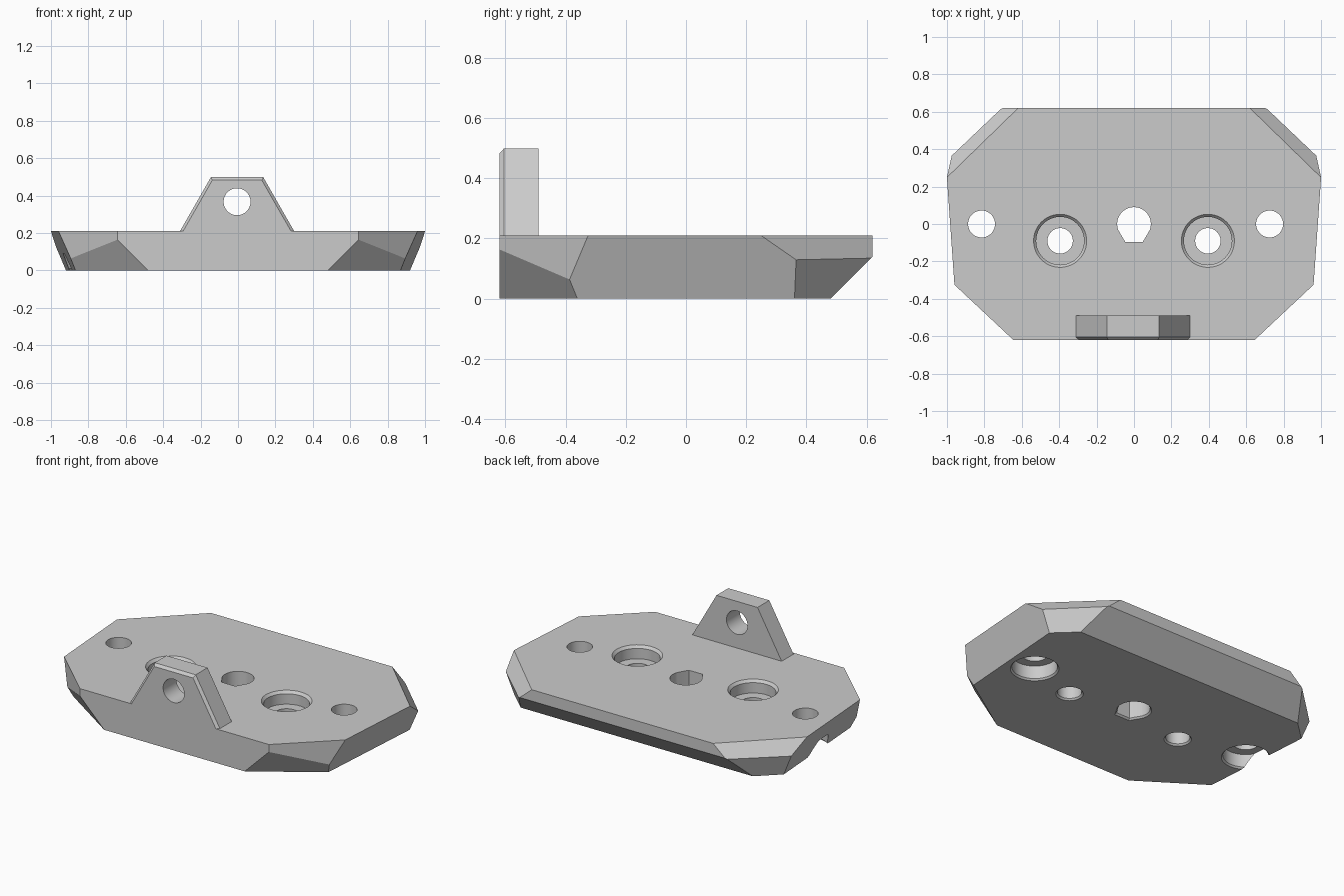
import bpy
import bmesh
from math import sin, cos, tau, pi, radians
from mathutils import Matrix, Vector

cube = bpy.data.objects.get("Cube")
if cube:
    bpy.data.objects.remove(cube, do_unlink=True)

grey = bpy.data.materials.new("plain grey")
grey.use_nodes = True
grey.diffuse_color = (0.6, 0.6, 0.6, 1)
grey.node_tree.nodes["Principled BSDF"].inputs["Base Color"].default_value = (0.6, 0.6, 0.6, 1)


def make_object(name, bm):
    bmesh.ops.recalc_face_normals(bm, faces=bm.faces)
    mesh = bpy.data.meshes.new(name)
    bm.to_mesh(mesh)
    bm.free()
    mesh.materials.append(grey)
    obj = bpy.data.objects.new(name, mesh)
    bpy.context.collection.objects.link(obj)
    return obj


def loft(name, outline, sections, matrix):
    """Stack scaled copies of a 2D outline, given as (scale, height)."""
    bm = bmesh.new()
    rings = [[bm.verts.new((x * s, y * s, z)) for x, y in outline] for s, z in sections]
    for low, high in zip(rings, rings[1:]):
        for i in range(len(outline)):
            bm.faces.new((low[i - 1], low[i], high[i], high[i - 1]))
    bm.faces.new(rings[0])
    bm.faces.new(rings[-1])
    bm.transform(matrix)
    return make_object(name, bm)


def cut(target, cutter):
    mod = target.modifiers.new("hole", 'BOOLEAN')
    mod.operation = 'DIFFERENCE'
    mod.solver = 'EXACT'
    mod.object = cutter
    bpy.context.view_layer.objects.active = target
    bpy.ops.object.modifier_apply(modifier=mod.name)
    bpy.data.objects.remove(cutter, do_unlink=True)


def arc(start, end, steps):
    return [(cos(start + (end - start) * i / steps), sin(start + (end - start) * i / steps))
            for i in range(steps + 1)]


circle = arc(0, tau, 48)[:-1]
TOP = 0.21

# Base plate: a block trimmed by planes (normal, offset)
bm = bmesh.new()
bmesh.ops.create_cube(bm, size=1, matrix=Matrix.Translation((0, 0, TOP / 2))
                      @ Matrix.Diagonal((2.4, 1.24, TOP, 1)))
planes = [((0, 1, -1), 0.48)]  # sloped underside at the back
for side in (1, -1):
    planes += [
        ((side, -0.07, -0.42), 0.8946),             # leaning side
        ((side * 0.37, 0.38, 0.43), 0.555),         # back corner, upper
        ((side * 0.24, 0.255, -0.112), 0.3126),     # back corner, lower
        ((side * 0.295, -0.315, 0), 0.3856),        # front corner, upper
        ((side * 0.26, -0.39, -0.262), 0.3666),     # front corner, lower
    ]
for normal, offset in planes:
    n = Vector(normal)
    bmesh.ops.bisect_plane(bm, geom=bm.verts[:] + bm.edges[:] + bm.faces[:], dist=1e-5,
                           plane_co=n * offset / n.length_squared, plane_no=n, clear_outer=True)
    bmesh.ops.holes_fill(bm, edges=[e for e in bm.edges if e.is_boundary], sides=0)
plate = make_object("base_plate", bm)

# Recessed bolt holes open from above
for x in (-0.395, 0.395):
    cut(plate, loft("cutter", circle,
                    [(0.088, -0.012), (0.068, 0.01), (0.068, 0.13), (0.128, 0.13),
                     (0.128, 0.194), (0.156, 0.226)],
                    Matrix.Translation((x, -0.09, 0))))

# Outer bolt holes recessed from below, one breaking through the side
for x in (-0.815, 0.725):
    cut(plate, loft("cutter", circle,
                    [(0.147, -0.012), (0.127, 0.01), (0.127, 0.09), (0.072, 0.09), (0.072, 0.25)],
                    Matrix.Translation((x, 0, 0))))

# Central keyed hole: round with a tapered flat toward the front
keyed = arc(-radians(22), pi + radians(22), 36) + [(-0.52, -1.06), (0.52, -1.06)]
cut(plate, loft("cutter", keyed, [(0.11, -0.012), (0.09, 0.01), (0.09, 0.25)],
                Matrix.Identity(4)))

# Upright lug with bevelled front edge and a cross hole
upright = Matrix.Rotation(pi / 2, 4, 'X')
lug_profile = [(-0.305, 0), (0.305, 0), (0.14, 0.288), (-0.14, 0.288)]
lug = loft("lug", lug_profile, [(1, 0.49), (1, 0.605), (0.945, 0.62)],
           Matrix.Translation((-0.005, 0, TOP)) @ upright)
cut(lug, loft("cutter", circle, [(0.072, 0.4), (0.072, 0.7)],
              Matrix.Translation((-0.005, 0, 0.367)) @ upright))

# Smooth hole walls, keep every edge crisp
bpy.ops.object.select_all(action='DESELECT')
for obj in (plate, lug):
    obj.select_set(True)
bpy.context.view_layer.objects.active = plate
bpy.ops.object.shade_smooth_by_angle(angle=radians(12))
